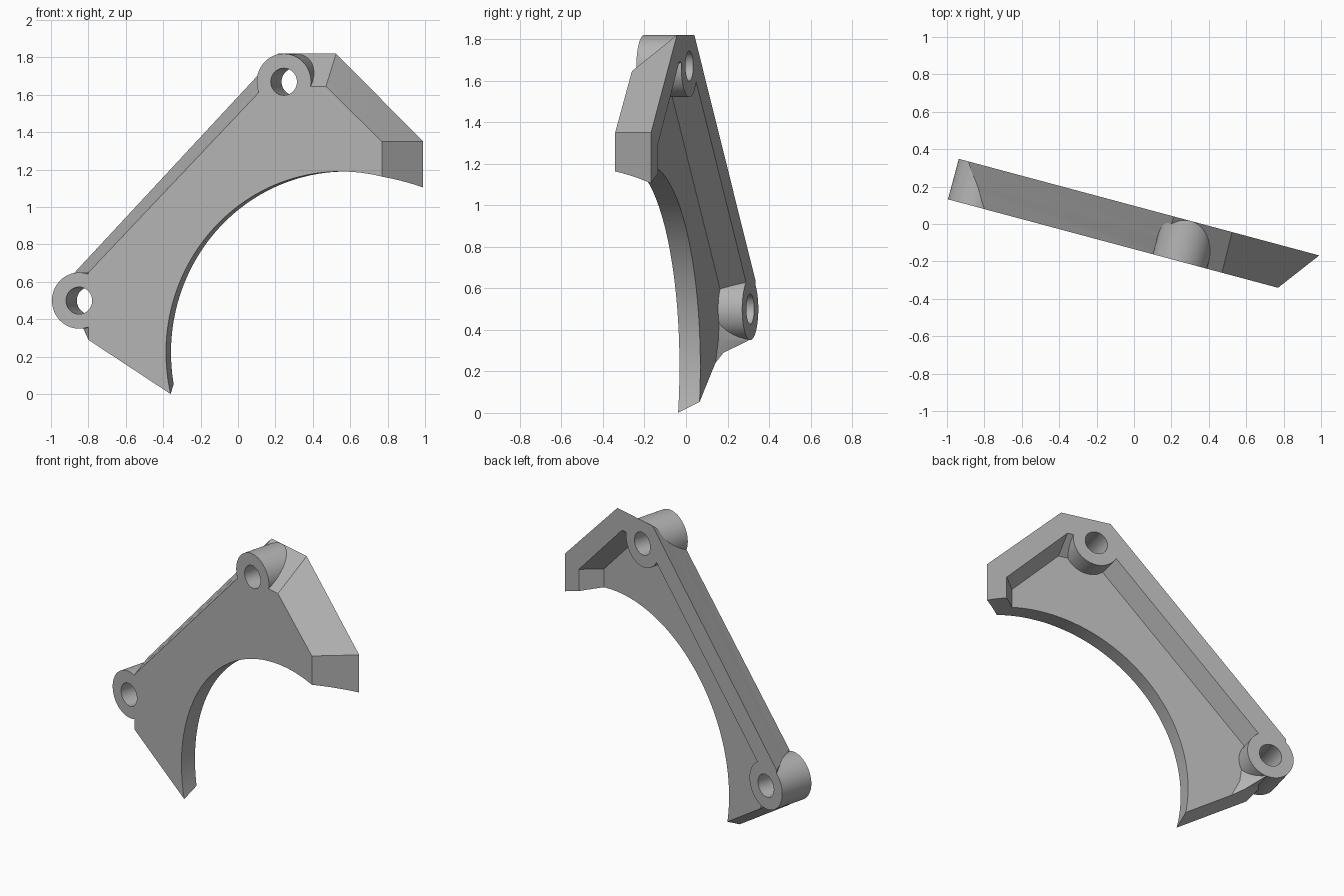
import bpy, bmesh, math
from mathutils import Matrix

if "Cube" in bpy.data.objects:
    bpy.data.objects.remove(bpy.data.objects["Cube"])

FRONT, FLOOR, BACK = -0.13, -0.026, 0.094   # depths through the plate
TILT = Matrix.Rotation(math.radians(-15), 4, 'Z')

grey = bpy.data.materials.new("grey")
grey.diffuse_color = (0.45, 0.45, 0.45, 1)
grey.use_nodes = True
grey.node_tree.nodes["Principled BSDF"].inputs["Base Color"].default_value = grey.diffuse_color


def add_object(name, bm):
    bmesh.ops.recalc_face_normals(bm, faces=bm.faces[:])
    mesh = bpy.data.meshes.new(name)
    bm.to_mesh(mesh)
    bm.free()
    mesh.materials.append(grey)
    ob = bpy.data.objects.new(name, mesh)
    bpy.context.collection.objects.link(ob)
    return ob


def loft(name, rings):
    """Solid through rings of (depth, [(along, height), ...])."""
    bm = bmesh.new()
    loops = [[bm.verts.new((u, d, z)) for u, z in pts] for d, pts in rings]
    n = len(loops[0])
    for a, b in zip(loops, loops[1:]):
        for i in range(n):
            j = (i + 1) % n
            bm.faces.new((a[i], a[j], b[j], b[i]))
    bm.faces.new(loops[0])
    bm.faces.new(loops[-1])
    bad = [f for f in bm.faces if len(f.verts) == 4]
    bmesh.ops.connect_verts_nonplanar(bm, angle_limit=0.01, faces=bad)
    return add_object(name, bm)


def cylinder(name, u, z, radius, d0, d1, sides):
    ring = [(u + radius * math.cos(2 * math.pi * i / sides),
             z + radius * math.sin(2 * math.pi * i / sides)) for i in range(sides)]
    return loft(name, [(d0, ring), (d1, ring)])


def boolean(ob, other, operation):
    mod = ob.modifiers.new("cut", 'BOOLEAN')
    mod.operation, mod.object, mod.solver = operation, other, 'EXACT'
    bpy.context.view_layer.update()
    deps = bpy.context.evaluated_depsgraph_get()
    mesh = bpy.data.meshes.new_from_object(ob.evaluated_get(deps))
    ob.modifiers.clear()
    ob.data = mesh
    bpy.data.objects.remove(other)


def lerp(p, q, t):
    return [(a + (c - a) * t, b + (d - b) * t) for (a, b), (c, d) in zip(p, q)]


# Bracket body: narrow front outline flaring to a wide back outline
front = [(0.832, 1.35), (0.5215, 1.645), (0.182, 1.645), (-0.793, 0.65),
         (-0.793, 0.29), (-0.30, -0.024), (0.832, -0.024)]
back = [(1.0, 1.35), (0.518, 1.82), (0.196, 1.82), (-0.944, 0.635),
        (-0.944, 0.431), (-0.30, 0.021), (1.0, -0.024)]
middle = lerp(front, back, (FLOOR - FRONT) / (BACK - FRONT))
middle[4], middle[5] = (-0.863, 0.380), (-0.30, 0.021)
bracket = loft("bracket", [(FRONT, front), (FLOOR, middle), (BACK, back)])

# Hollow in the back, leaving a flat rim and a front plate
floor = [(0.782, 1.294), (0.48, 1.596), (0.231, 1.596), (-0.734, 0.593),
         (-0.70, 0.35), (-0.50, -0.05), (0.782, -0.05)]
mouth = [(0.872, 1.294), (0.476, 1.69), (0.252, 1.69), (-0.814, 0.58),
         (-0.814, 0.35), (-0.814, -0.05), (0.872, -0.05)]
hollow = loft("hollow", [(FLOOR, floor), (BACK + 0.012, lerp(floor, mouth, 1.1))])
boolean(bracket, hollow, 'DIFFERENCE')

# Large round cut-out
boolean(bracket, cylinder("arc_cutter", 0.604, 0.222, 0.968, -0.5, 0.5, 160), 'DIFFERENCE')

# Two screw bosses with through holes
bosses = [(-0.845, 0.50), (0.2885, 1.67)]
for u, z in bosses:
    boolean(bracket, cylinder("boss", u, z, 0.15, FRONT, BACK, 64), 'UNION')
for u, z in bosses:
    boolean(bracket, cylinder("hole", u, z, 0.0725, -0.4, 0.4, 48), 'DIFFERENCE')

bracket.data.transform(TILT)
bpy.context.view_layer.objects.active = bracket
bracket.select_set(True)
bpy.ops.object.shade_smooth_by_angle(angle=math.radians(25))
